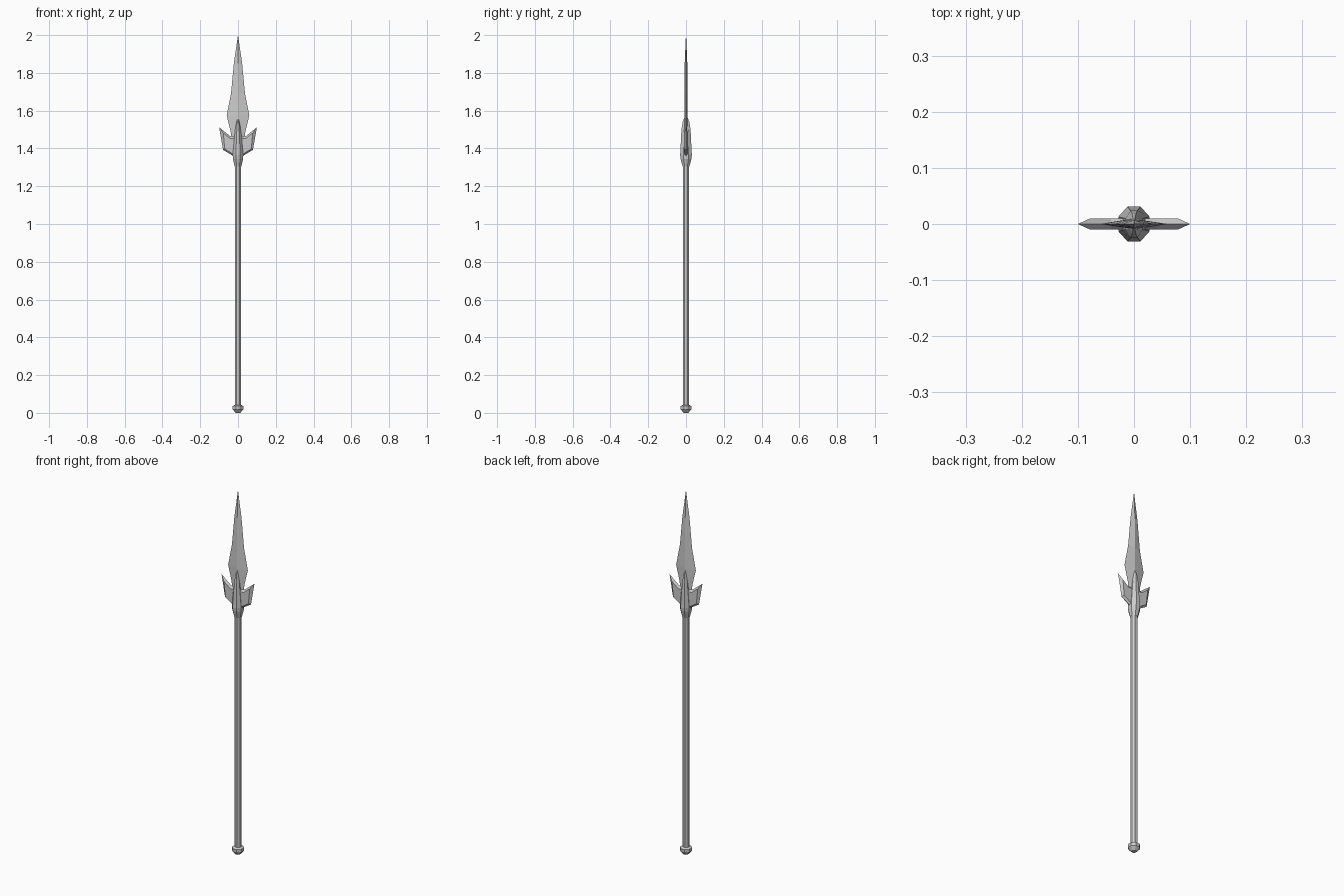
import bpy, bmesh, math

if "Cube" in bpy.data.objects:
    bpy.data.objects.remove(bpy.data.objects["Cube"])


def make_object(name, bm):
    bmesh.ops.remove_doubles(bm, verts=bm.verts, dist=1e-5)
    bmesh.ops.recalc_face_normals(bm, faces=bm.faces)
    mesh = bpy.data.meshes.new(name)
    bm.to_mesh(mesh)
    bm.free()
    obj = bpy.data.objects.new(name, mesh)
    bpy.context.collection.objects.link(obj)
    return obj


def bridge(bm, a, b):
    n = len(a)
    for i in range(n):
        j = (i + 1) % n
        bm.faces.new((a[i], a[j], b[j], b[i]))


def loft(name, section, stations):
    """Stack a unit section at (z, x scale, y scale) stations and cap the ends."""
    bm = bmesh.new()
    rings = [[bm.verts.new((x * sx, y * sy, z)) for x, y in section]
             for z, sx, sy in stations]
    for a, b in zip(rings, rings[1:]):
        bridge(bm, a, b)
    bm.faces.new(rings[0])
    bm.faces.new(rings[-1])
    return make_object(name, bm)


# Octagon with flats facing the axes (scale = distance to flat)
K = 1 / math.cos(math.pi / 8)
octagon = [(K * math.cos(math.pi / 8 + i * math.pi / 4),
            K * math.sin(math.pi / 8 + i * math.pi / 4)) for i in range(8)]
diamond = [(1, 0), (0, 1), (-1, 0), (0, -1)]

# Shaft
loft("shaft", octagon, [(0.02, 0.017, 0.017), (1.33, 0.017, 0.017)])

# Butt cap
loft("butt_cap", octagon, [(0.0, 0.012, 0.012), (0.018, 0.028, 0.028),
                           (0.036, 0.028, 0.028), (0.042, 0.017, 0.017)])

# Socket, flaring from the shaft and closing on the blade
loft("socket", octagon, [(1.305, 0.018, 0.018), (1.345, 0.027, 0.029),
                         (1.365, 0.028, 0.031), (1.50, 0.015, 0.024),
                         (1.54, 0.008, 0.018), (1.57, 0.002, 0.006)])

# Blade with a raised centre ridge
loft("blade", diamond, [(1.40, 0.03, 0.010), (1.49, 0.039, 0.010),
                        (1.575, 0.06, 0.009), (1.69, 0.037, 0.008),
                        (1.85, 0.022, 0.007), (1.998, 0.0006, 0.0006)])

# Side wings: plate with sharpened edges, mirrored across x
outer = [(0.0, 1.345), (0.033, 1.365), (0.079, 1.392),
         (0.1, 1.512), (0.041, 1.465), (0.0, 1.465)]
inner = [(0.0, 1.352), (0.033, 1.374), (0.07, 1.398),
         (0.078, 1.482), (0.041, 1.452), (0.0, 1.452)]
for side, sx in (("left", -1), ("right", 1)):
    bm = bmesh.new()
    edge = [bm.verts.new((sx * x, 0, z)) for x, z in outer]
    for y in (-0.01, 0.01):
        face = [bm.verts.new((sx * x, y, z)) for x, z in inner]
        bm.faces.new(face)
        bridge(bm, edge, face)
    make_object(side + "_wing", bm)
